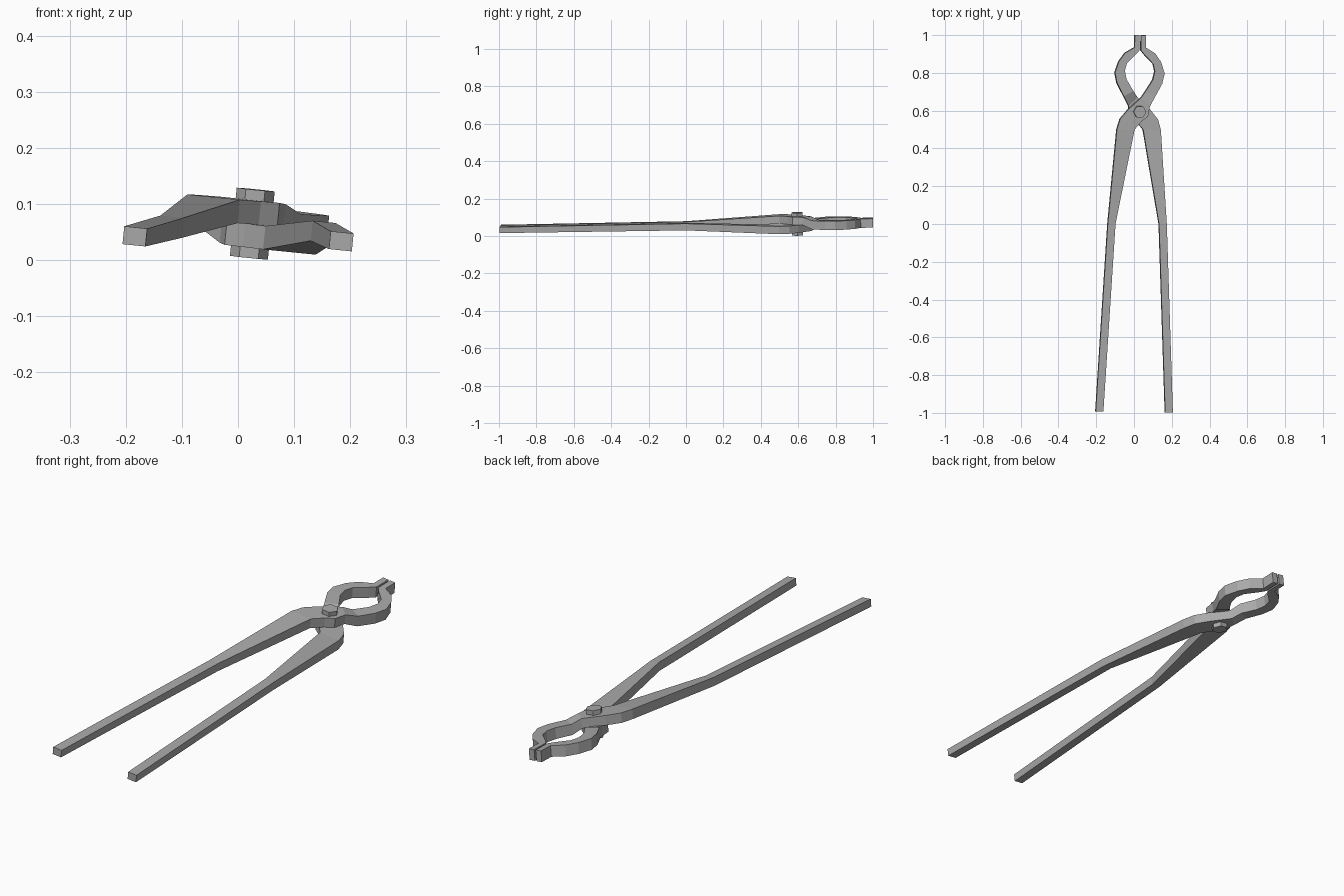
import bpy, bmesh, math
from mathutils import Matrix

cube = bpy.data.objects.get("Cube")
if cube:
    bpy.data.objects.remove(cube, do_unlink=True)

steel = bpy.data.materials.new("grey steel")
steel.use_nodes = True
steel.diffuse_color = (0.4, 0.4, 0.4, 1)
steel.node_tree.nodes["Principled BSDF"].inputs["Base Color"].default_value = (0.4, 0.4, 0.4, 1)

# Slightly tilted resting pose shared by all parts
PIVOT_Y = 0.595
POSE = (Matrix.Translation((0.016, 0, 0.055)) @ Matrix.Rotation(-0.016, 4, 'Z')
        @ Matrix.Rotation(0.017, 4, 'X') @ Matrix.Rotation(0.1, 4, 'Y'))

# Arm stations: left x, left y, right x, right y, bottom z, top z
ARM = [
    (-.204, -.995, -.163, -.995, -.030, .002),   # handle end
    (-.156, .0, -.115, .0, -.027, .009),         # handle bend
    (-.119, .5, -.025, .5, .0, .042),            # shoulder
    (-.103, .555, .012, .545, .0, .042),
    (-.062, .605, .045, .57, .0, .042),          # pivot boss
    (.008, .67, .055, .625, -.002, .040),
    (.033, .705, .083, .675, -.022, .024),       # step down to the jaw
    (.07, .765, .12, .745, -.024, .024),
    (.08, .81, .132, .80, -.024, .024),
    (.07, .85, .112, .86, -.024, .024),
    (.025, .895, .08, .905, -.024, .024),
    (.004, .92, .03, .935, -.024, .024),         # gripping tip
    (.004, 1.0, .03, 1.0, -.024, .024),
]


def finish(name, bm, matrix):
    bmesh.ops.recalc_face_normals(bm, faces=bm.faces)
    mesh = bpy.data.meshes.new(name)
    bm.to_mesh(mesh)
    bm.free()
    mesh.materials.append(steel)
    obj = bpy.data.objects.new(name, mesh)
    obj.matrix_world = matrix
    bpy.context.collection.objects.link(obj)


def arm(name, matrix):
    """Loft a four-sided bar through the stations."""
    bm = bmesh.new()
    rings = [[bm.verts.new(p) for p in
              ((lx, ly, zb), (rx, ry, zb), (rx, ry, zt), (lx, ly, zt))]
             for lx, ly, rx, ry, zb, zt in ARM]
    for a, b in zip(rings, rings[1:]):
        for i in range(4):
            j = (i + 1) % 4
            bm.faces.new((a[i], a[j], b[j], b[i]))
    bm.faces.new(rings[0])
    bm.faces.new(rings[-1])
    finish(name, bm, matrix)


# The two arms are the same piece, one turned over
arm("upper_arm", POSE)
arm("lower_arm", POSE @ Matrix.Rotation(math.pi, 4, 'Y'))

# Hexagonal pivot bolt through both arms
bolt = bmesh.new()
bmesh.ops.create_cone(bolt, cap_ends=True, segments=6, radius1=0.034, radius2=0.034,
                      depth=0.122, matrix=Matrix.Rotation(math.radians(30), 4, 'Z'))
for v in bolt.verts:
    v.co = Matrix.Rotation(math.radians(0), 3, 'Z') @ v.co
finish("pivot_bolt", bolt, POSE @ Matrix.Translation((0, PIVOT_Y, 0)))
